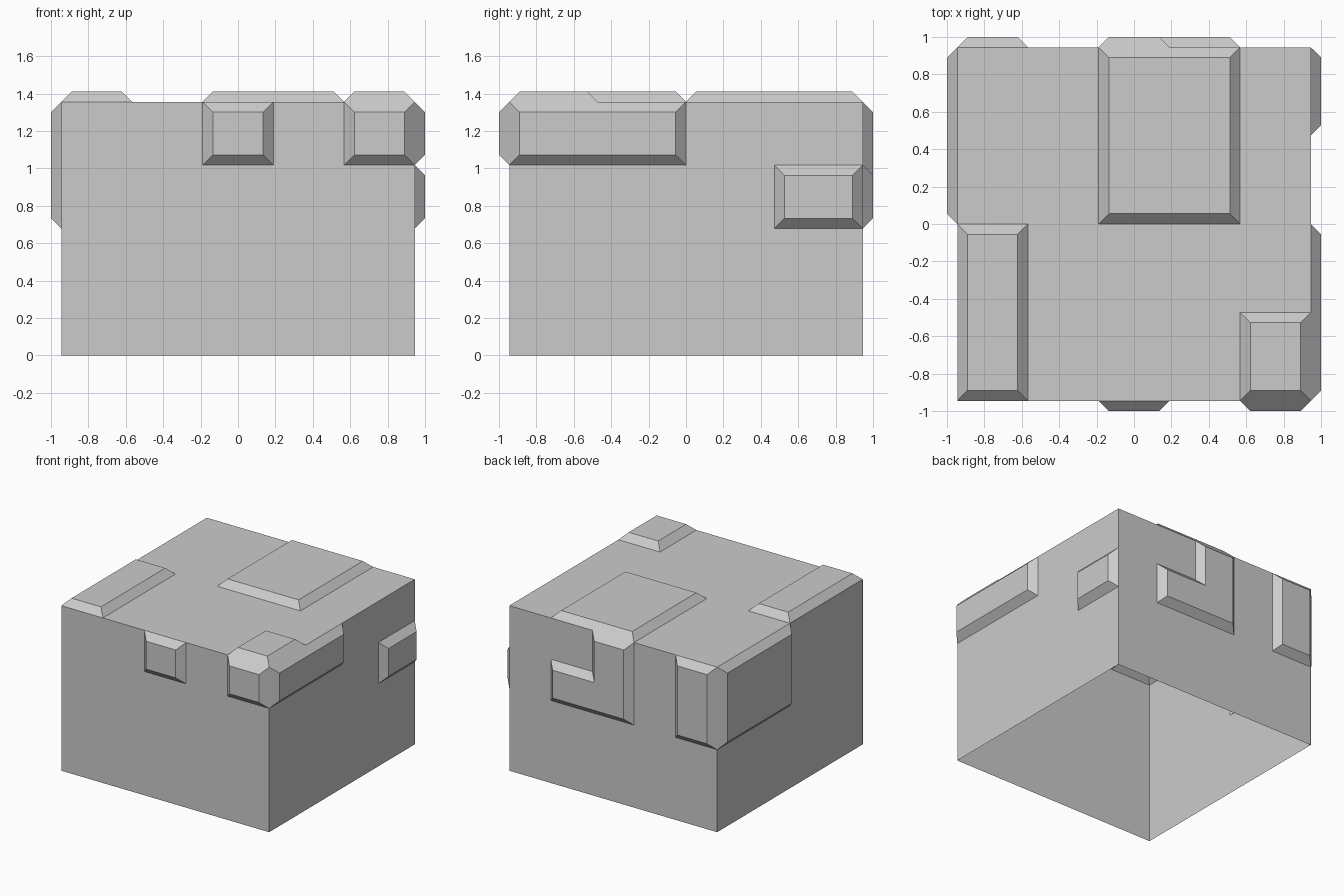
import bpy, bmesh
from mathutils import Vector

if "Cube" in bpy.data.objects:
    bpy.data.objects.remove(bpy.data.objects["Cube"])

S, H, D = 0.945, 1.356, 0.055      # half width, body height, patch relief
U = S / 10                         # horizontal grid step
LOW, MID = H / 2, H * 0.75         # lower patch levels on the walls


def make_side(name, to_world, outward, v_range, patches):
    """Flat wall split along patch borders; each patch (list of u0,u1,v0,v1
    rectangles) is raised with a 45 degree bevel."""
    rects = [r for p in patches for r in p]
    us = sorted({-S, S, *[x for r in rects for x in r[:2]]})
    vs = sorted({*v_range, *[x for r in rects for x in r[2:]]})
    bm = bmesh.new()
    verts = [[bm.verts.new(to_world(u, v)) for v in vs] for u in us]
    cells = []
    for i in range(len(us) - 1):
        for j in range(len(vs) - 1):
            f = bm.faces.new((verts[i][j], verts[i + 1][j],
                              verts[i + 1][j + 1], verts[i][j + 1]))
            f.normal_update()
            if f.normal.dot(Vector(outward)) < 0:
                f.normal_flip()
            cells.append((f, (us[i] + us[i + 1]) / 2, (vs[j] + vs[j + 1]) / 2))
    # merge the cells of each patch into one outline face
    raised = []
    for p in patches:
        faces = [f for f, u, v in cells
                 if any(a < u < b and c < v < d for a, b, c, d in p)]
        if len(faces) > 1:
            faces = bmesh.ops.dissolve_faces(bm, faces=faces)["region"]
        raised += faces
    bm.normal_update()
    bmesh.ops.inset_individual(bm, faces=raised, thickness=D, depth=D,
                               use_even_offset=True)
    mesh = bpy.data.meshes.new(name)
    bm.to_mesh(mesh)
    bm.free()
    bpy.context.collection.objects.link(bpy.data.objects.new(name, mesh))


# top with three raised patches
make_side("top_side", lambda u, v: (u, v, H), (0, 0, 1), (-S, S), [
    [(-S, -6 * U, -S, 0)],
    [(-2 * U, 6 * U, 0, S)],
    [(6 * U, S, -S, -5 * U)]])

# four walls; the underside is open
make_side("front_side", lambda u, v: (u, -S, v), (0, -1, 0), (0, H), [
    [(-2 * U, 2 * U, MID, H)],
    [(6 * U, S, MID, H)]])
make_side("right_side", lambda u, v: (S, u, v), (1, 0, 0), (0, H), [
    [(-S, 0, MID, H)],
    [(5 * U, S, LOW, MID)]])
make_side("left_side", lambda u, v: (-S, u, v), (-1, 0, 0), (0, H), [
    [(0, S, LOW, H)]])
make_side("back_side", lambda u, v: (u, S, v), (0, 1, 0), (0, H), [
    [(-S, -6 * U, LOW, H)],
    [(-2 * U, 2 * U, LOW, H), (2 * U, 6 * U, LOW, MID)]])
